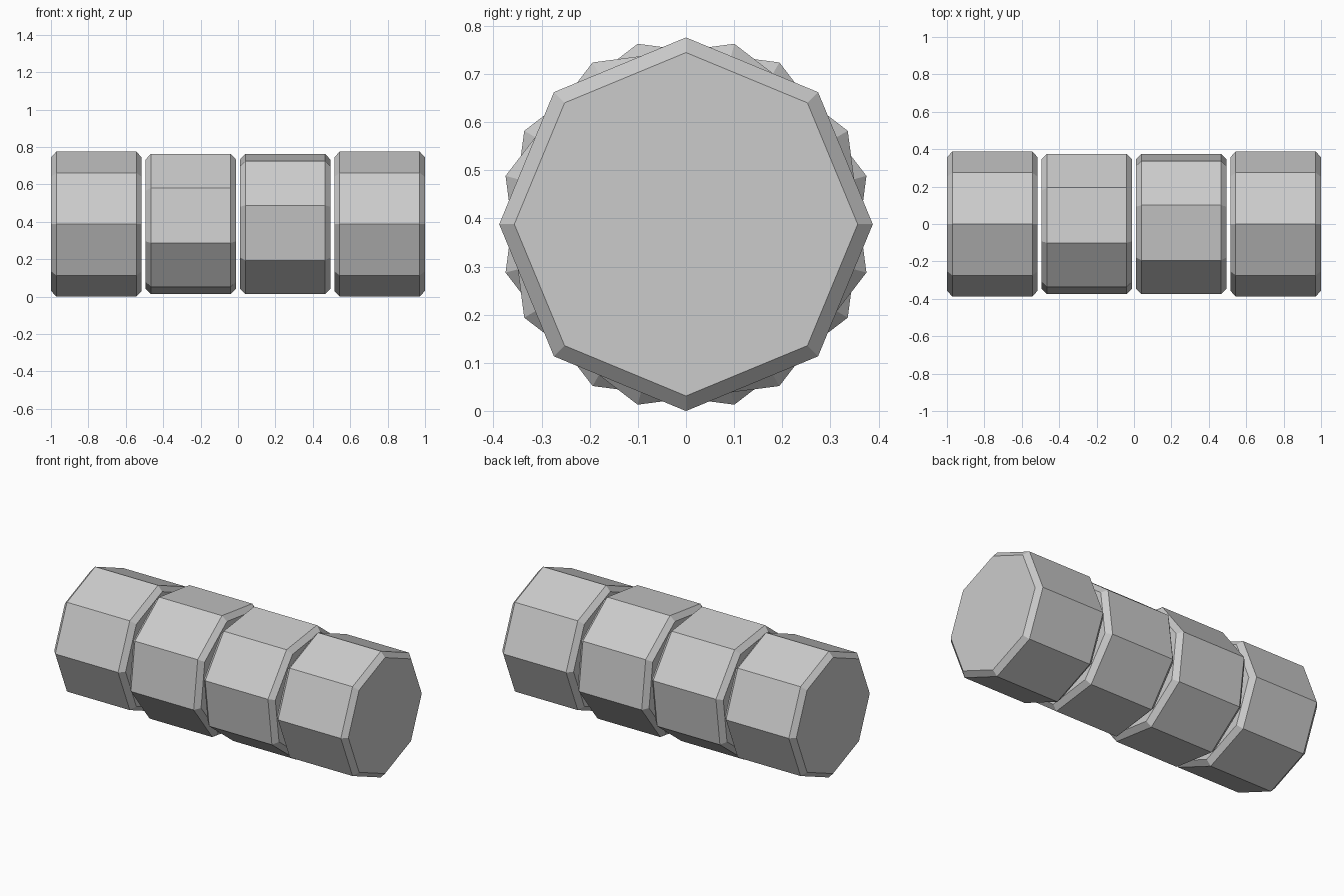
import bpy, bmesh
from math import radians, pi
from mathutils import Matrix

if "Cube" in bpy.data.objects:
    bpy.data.objects.remove(bpy.data.objects["Cube"])

R = 0.388        # corner radius of the octagon
LENGTH = 0.485   # length of one drum
PITCH = 0.505    # spacing between drum centres
CHAMFER = 0.029


def drum(name, x, twist):
    # Octagonal prism lying along x, with chamfered end rims
    bm = bmesh.new()
    bmesh.ops.create_cone(bm, cap_ends=True, segments=8,
                          radius1=R, radius2=R, depth=LENGTH)
    rims = [e for e in bm.edges if abs(e.verts[0].co.z - e.verts[1].co.z) < 1e-4]
    bmesh.ops.bevel(bm, geom=rims, offset=CHAMFER, offset_type='OFFSET',
                    segments=1, profile=0.5, affect='EDGES')
    bm.transform(Matrix.Rotation(twist, 4, 'X') @ Matrix.Rotation(pi / 2, 4, 'Y'))
    bmesh.ops.recalc_face_normals(bm, faces=bm.faces)
    mesh = bpy.data.meshes.new(name)
    bm.to_mesh(mesh)
    bm.free()
    obj = bpy.data.objects.new(name, mesh)
    obj.location = (x, 0, R)
    bpy.context.collection.objects.link(obj)


# Four drums in a row, each turned 15 degrees further
for i in range(4):
    drum(f"drum_{i + 1}", (i - 1.5) * PITCH, radians(15 * i))
